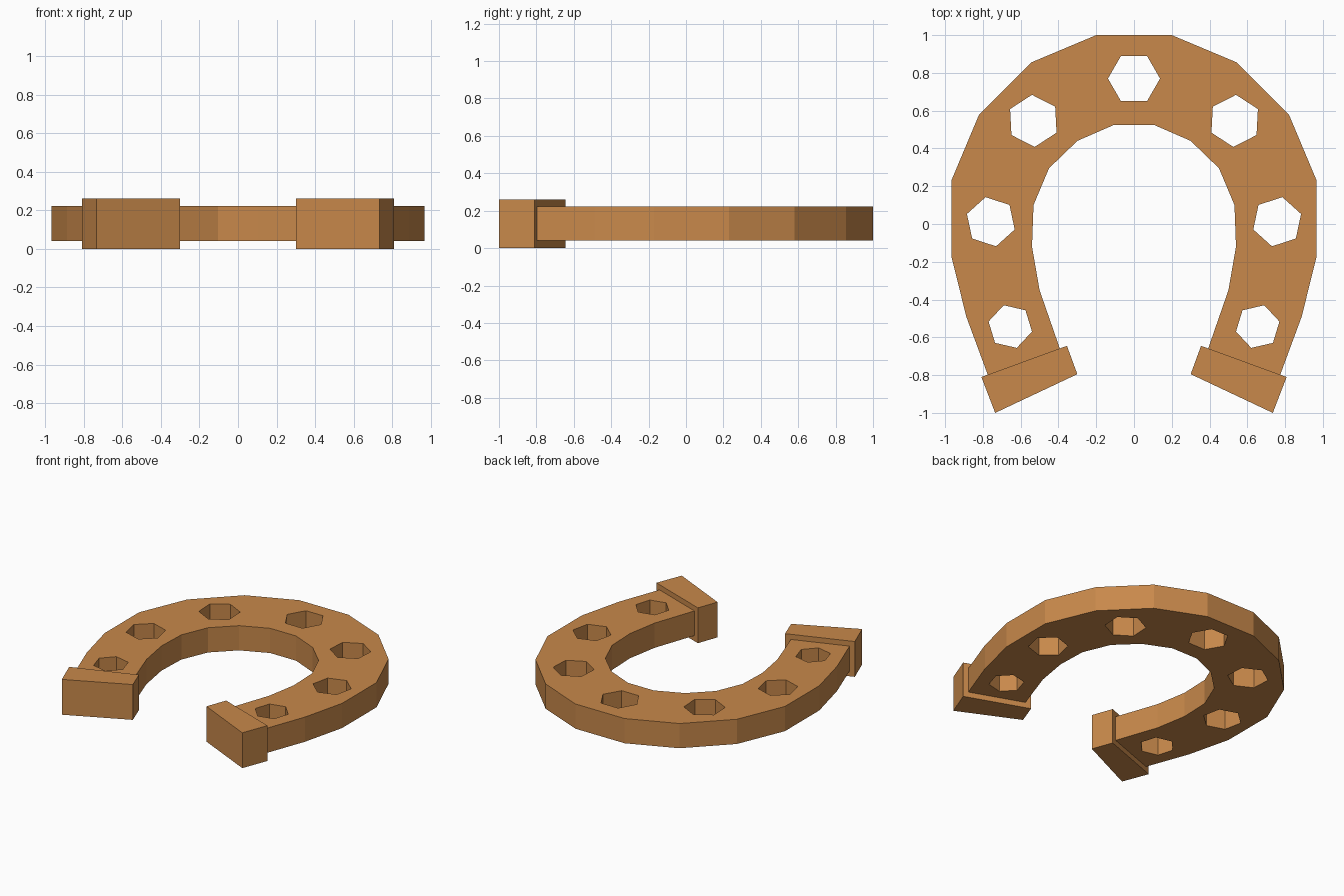
import bpy
from math import cos, sin, radians, pi

if "Cube" in bpy.data.objects:
    bpy.data.objects.remove(bpy.data.objects["Cube"])

mat = bpy.data.materials.new("bronze")
mat.diffuse_color = (0.58, 0.25, 0.07, 1)
mat.use_nodes = True
mat.node_tree.nodes["Principled BSDF"].inputs["Base Color"].default_value = mat.diffuse_color


def plate(name, loops, z0, z1):
    """Extrude closed 2D loops (inner loops become holes) from z0 to z1."""
    cu = bpy.data.curves.new(name, 'CURVE')
    cu.dimensions = '2D'
    cu.fill_mode = 'BOTH'
    cu.extrude = (z1 - z0) / 2
    for pts in loops:
        s = cu.splines.new('POLY')
        s.points.add(len(pts) - 1)
        for p, (x, y) in zip(s.points, pts):
            p.co = (x, y, 0, 1)
        s.use_cyclic_u = True
        s.use_smooth = False
    ob = bpy.data.objects.new(name, cu)
    bpy.context.collection.objects.link(ob)
    ob.location.z = (z0 + z1) / 2
    bpy.ops.object.select_all(action='DESELECT')
    ob.select_set(True)
    bpy.context.view_layer.objects.active = ob
    bpy.ops.object.convert(target='MESH')
    ob = bpy.context.object
    ob.name = name
    # Merge caps to walls
    bpy.ops.object.mode_set(mode='EDIT')
    bpy.ops.mesh.select_all(action='SELECT')
    bpy.ops.mesh.remove_doubles(threshold=0.0005)
    bpy.ops.mesh.normals_make_consistent(inside=False)
    bpy.ops.object.mode_set(mode='OBJECT')
    bpy.ops.object.shade_flat()
    ob.data.materials.clear()
    ob.data.materials.append(mat)
    return ob


def mirror(pts):
    return [(-x, y) for x, y in reversed(pts)]


def hexagon(x, y, r, deg):
    return [(x + r * cos(radians(deg) + i * pi / 3),
             y + r * sin(radians(deg) + i * pi / 3)) for i in range(6)]


# Shoe outline, right half: outer edge top to heel, inner edge heel to top
outer = [(0.2, 1.0), (0.545, 0.855), (0.82, 0.58), (0.967, 0.23),
         (0.967, -0.17), (0.888, -0.49), (0.755, -0.85)]
inner = [(0.375, -0.71), (0.5, -0.35), (0.54, -0.12), (0.532, 0.10),
         (0.45, 0.295), (0.3, 0.44), (0.105, 0.525)]
half = outer + inner
outline = half + mirror(half)

# Nail holes
holes = [hexagon(0, 0.77, 0.138, 0)]
for h in ((0.533, 0.546, 0.138, 87), (0.758, 0.012, 0.133, 78),
          (0.655, -0.543, 0.118, 73)):
    holes += [hexagon(*h), mirror(hexagon(*h))]

plate("shoe_body", [outline] + holes, 0.04, 0.222)

# Heel blocks
heel = [(0.355, -0.645), (0.808, -0.81), (0.735, -1.0), (0.3, -0.795)]
plate("heel_block_right", [heel], 0, 0.26)
plate("heel_block_left", [mirror(heel)], 0, 0.26)
